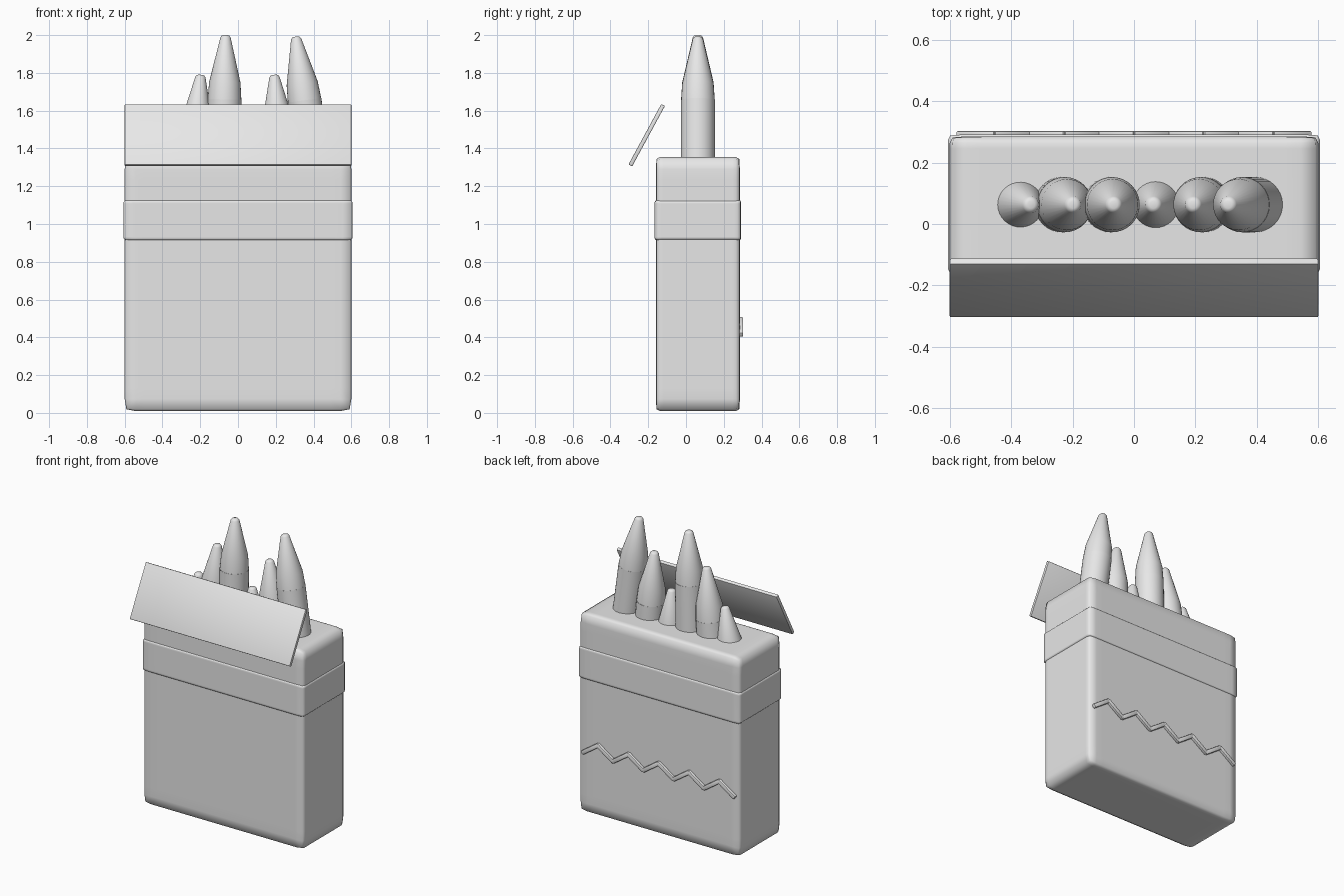
import bpy
import bmesh
import math
from mathutils import Matrix, Vector

cube = bpy.data.objects.get("Cube")
if cube:
    bpy.data.objects.remove(cube, do_unlink=True)

grey = bpy.data.materials.new("plain grey")
grey.use_nodes = True
grey.diffuse_color = (0.8, 0.8, 0.8, 1)
grey.node_tree.nodes["Principled BSDF"].inputs["Base Color"].default_value = grey.diffuse_color

MID_Y = 0.063


def finish(name, bm, angle=35):
    bmesh.ops.recalc_face_normals(bm, faces=bm.faces)
    mesh = bpy.data.meshes.new(name)
    bm.to_mesh(mesh)
    bm.free()
    mesh.materials.append(grey)
    obj = bpy.data.objects.new(name, mesh)
    bpy.context.collection.objects.link(obj)
    bpy.ops.object.select_all(action='DESELECT')
    obj.select_set(True)
    bpy.context.view_layer.objects.active = obj
    bpy.ops.object.shade_smooth_by_angle(angle=math.radians(angle))
    return obj


def soft_box(name, centre, size, bevel, profile=0.5, segments=2,
             stretch=False, rotation=None, angle=35):
    """Bevelled box; with stretch the bevel scales along with each side."""
    bm = bmesh.new()
    bmesh.ops.create_cube(bm, size=1)
    scale = Matrix.Diagonal((*size, 1))
    if not stretch:
        bm.transform(scale)
    bmesh.ops.bevel(bm, geom=bm.edges[:], offset=bevel, segments=segments,
                    profile=profile, affect='EDGES')
    if stretch:
        bm.transform(scale)
    bm.transform(Matrix.Translation(centre) @ (rotation or Matrix()))
    return finish(name, bm, angle)


def lathe(name, profile, matrix, sides=32):
    """Spin (radius, height) points around z into a closed solid."""
    bm = bmesh.new()
    rings = []
    for r, z in profile:
        rings.append([bm.verts.new((r * math.cos(a), r * math.sin(a), z))
                      for a in (math.tau * i / sides for i in range(sides))])
    for low, high in zip(rings, rings[1:]):
        for i in range(sides):
            j = (i + 1) % sides
            bm.faces.new((low[i], low[j], high[j], high[i]))
    bm.faces.new(rings[0][::-1])
    bm.faces.new(rings[-1])
    bm.transform(matrix)
    return finish(name, bm)


# Box body and the band around it
soft_box("box_body", (0, MID_Y, 0.682), (1.2, 0.445, 1.345), 0.09,
         profile=0.84, segments=4, stretch=True, angle=80)
soft_box("box_band", (0, MID_Y, 1.02), (1.212, 0.457, 0.21), 0.08,
         profile=0.84, segments=4, stretch=True, angle=80)

# Open lid leaning forward
soft_box("lid", (0, -0.208, 1.47), (1.2, 0.022, 0.364), 0.004,
         rotation=Matrix.Rotation(math.radians(-28.5), 4, 'X'))

# Crayons: position at the box top, position of the tip, tip height
crayons = [("short", -0.367, -0.335, 1.56), ("medium", -0.233, -0.198, 1.79),
           ("tall", -0.076, -0.066, 2.0), ("short", 0.070, 0.063, 1.57),
           ("medium", 0.225, 0.192, 1.79), ("tall", 0.393, 0.306, 1.992)]
BOX_TOP = 1.355
for i, (size, base_x, tip_x, tip_z) in enumerate(crayons):
    base = Vector((base_x, MID_Y, BOX_TOP))
    axis = Vector((tip_x, MID_Y, tip_z)) - base
    tilt = Matrix.Rotation(math.atan2(axis.x, axis.z), 4, 'Y')
    place = Matrix.Translation(base) @ tilt
    top = axis.length
    lathe(f"{size}_crayon_tip_{i + 1}",
          [(0.089, top - 0.34), (0.083, top - 0.25), (0.027, top - 0.012),
           (0.02, top - 0.003), (0.012, top)], place)
    lathe(f"{size}_crayon_stick_{i + 1}",
          [(0.09, top - 0.75), (0.09, top - 0.34)], place)

# Zigzag of short strokes on the back
STROKES = 10
STEP, RISE = 0.1135, 0.078
for i in range(STROKES):
    slope = math.atan2(RISE, STEP) * (1 if i % 2 == 0 else -1)
    x = (i - (STROKES - 1) / 2) * STEP
    soft_box(f"zigzag_stroke_{i + 1}", (x, 0.29, 0.455),
             (math.hypot(STEP, RISE) + 0.012, 0.026, 0.028), 0.006,
             rotation=Matrix.Rotation(-slope, 4, 'Y'))
